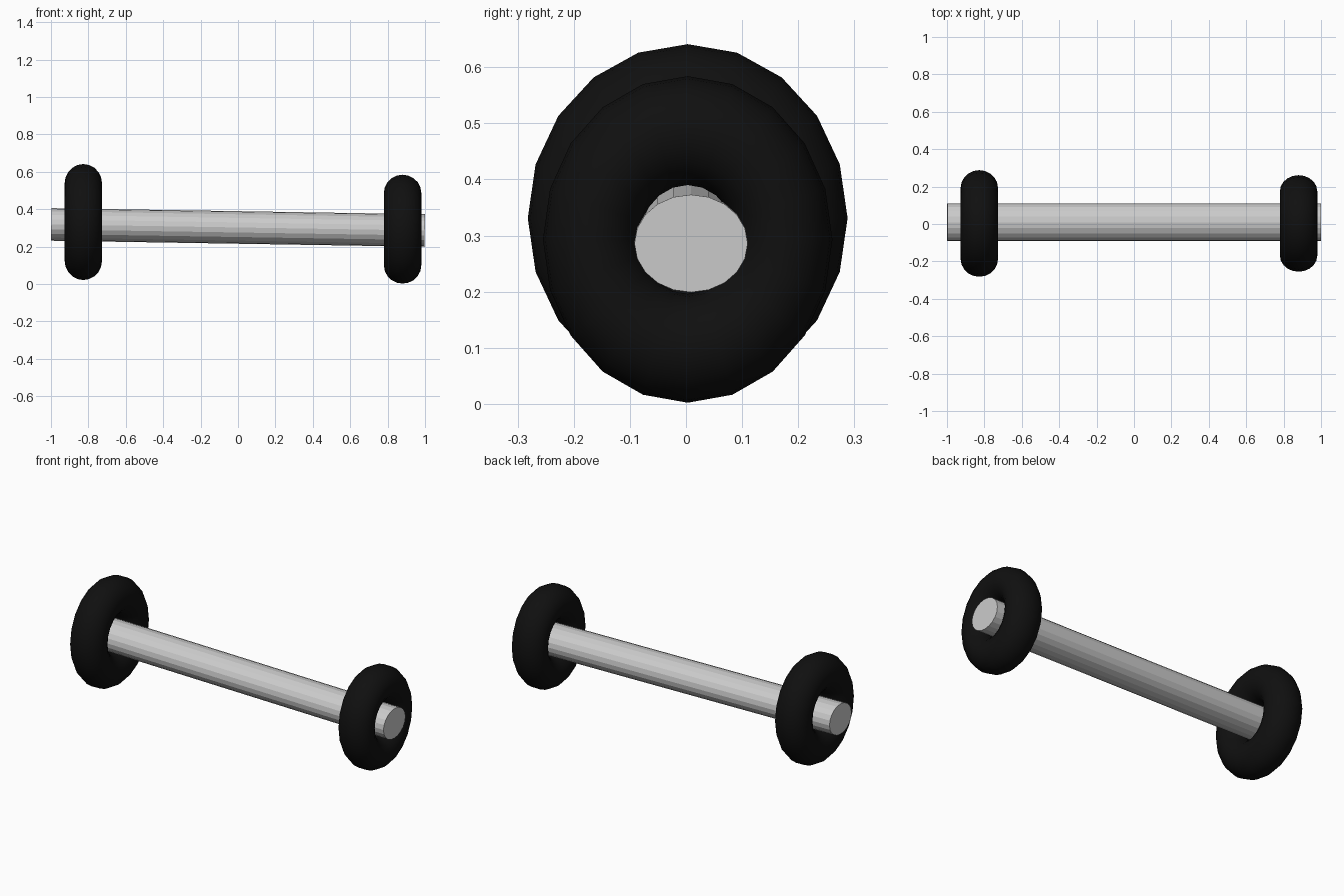
import bpy
from math import pi, radians

if "Cube" in bpy.data.objects:
    bpy.data.objects.remove(bpy.data.objects["Cube"])

SIDES = 20

rubber = bpy.data.materials.new("black_rubber")
rubber.diffuse_color = (0.005, 0.005, 0.005, 1)
rubber.use_nodes = True
rubber.node_tree.nodes["Principled BSDF"].inputs["Base Color"].default_value = rubber.diffuse_color


def wheel(name, x, z, ry, rz, half_width=0.1):
    """Oval tyre, tube radius is half of the ring radius."""
    bpy.ops.mesh.primitive_torus_add(major_segments=SIDES, minor_segments=20,
                                     major_radius=2 / 3, minor_radius=1 / 3)
    ob = bpy.context.object
    ob.name = name
    # local z is the wheel axis, local x becomes vertical
    ob.scale = (rz, ry, half_width * 3)
    ob.rotation_euler = (0, pi / 2, 0)
    ob.location = (x, 0.003, z)
    ob.data.materials.append(rubber)
    bpy.ops.object.shade_smooth()


# Wheels, the left one slightly larger
wheel("left_wheel", -0.827, 0.331, 0.285, 0.31)
wheel("right_wheel", 0.88, 0.293, 0.258, 0.291)

# Axle: oval bar through both wheels, sloping down to the right
bpy.ops.mesh.primitive_cylinder_add(vertices=SIDES, radius=1, depth=1)
axle = bpy.context.object
axle.name = "axle"
axle.scale = (0.087, 0.101, 1.997)
axle.rotation_euler = (0, pi / 2 + radians(0.93), 0)
axle.location = (0, 0.009, 0.302)
